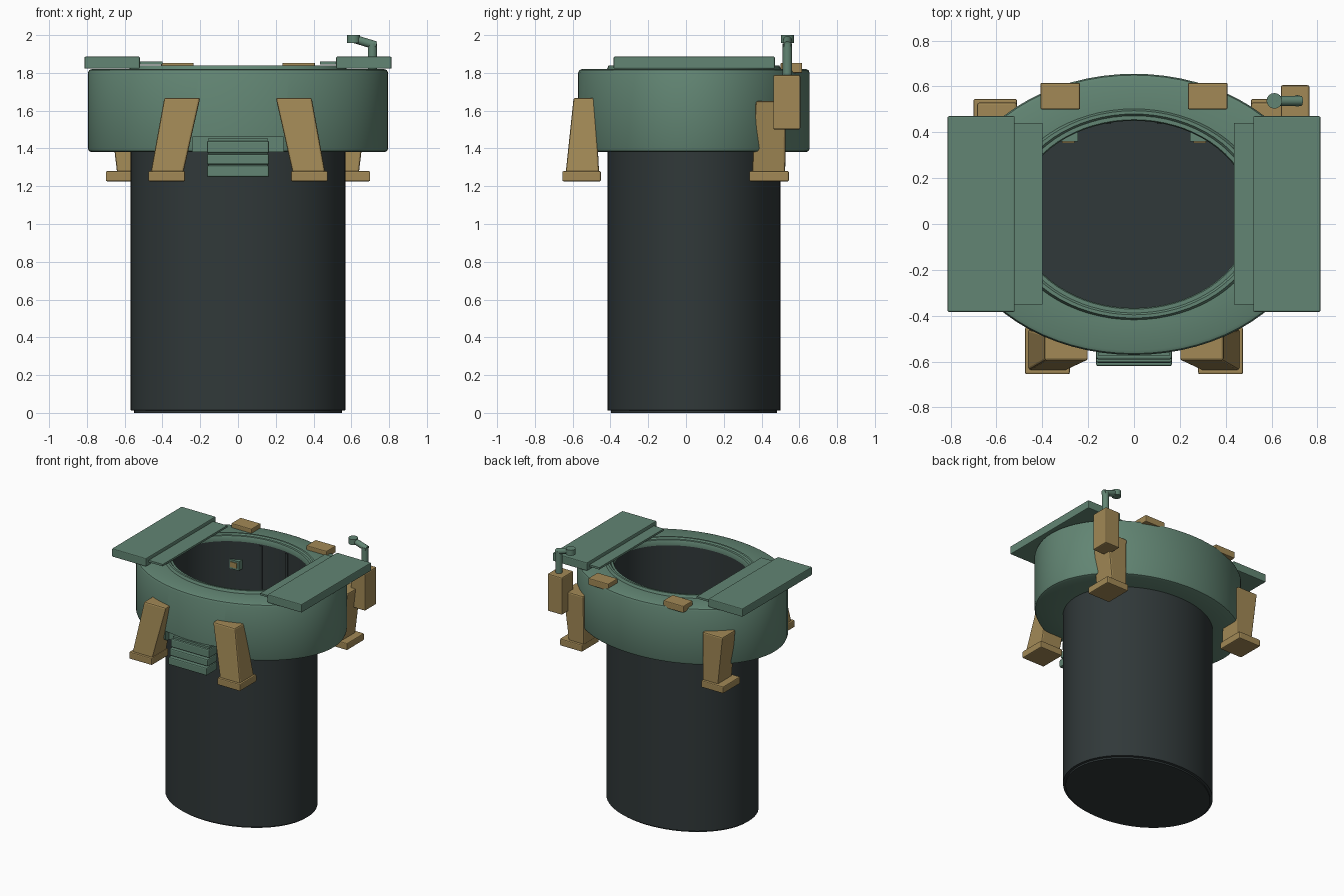
import bpy, bmesh, math
from mathutils import Vector

if "Cube" in bpy.data.objects:
    bpy.data.objects.remove(bpy.data.objects["Cube"])

CY = 0.042   # centre of the shaft and collar in depth


def material(name, rgb):
    m = bpy.data.materials.new(name)
    m.diffuse_color = (*rgb, 1)
    m.use_nodes = True
    m.node_tree.nodes["Principled BSDF"].inputs["Base Color"].default_value = m.diffuse_color
    return m


GREEN = material("dull green", (0.122, 0.235, 0.172))
TAN = material("tan", (0.36, 0.25, 0.092))
DARK = material("dark grey", (0.030, 0.040, 0.041))


def finish(name, bm, mat, bevel=0.0, smooth=False):
    bmesh.ops.recalc_face_normals(bm, faces=bm.faces)
    me = bpy.data.meshes.new(name)
    bm.to_mesh(me)
    bm.free()
    me.materials.append(mat)
    ob = bpy.data.objects.new(name, me)
    bpy.context.collection.objects.link(ob)
    if bevel:
        mod = ob.modifiers.new("bevel", "BEVEL")
        mod.width, mod.segments = bevel, 2
    if smooth:
        bpy.ops.object.select_all(action="DESELECT")
        ob.select_set(True)
        bpy.context.view_layer.objects.active = ob
        bpy.ops.object.shade_smooth_by_angle(angle=math.radians(35))
    return ob


def oval_lathe(name, rings, mat, closed=False, n=72):
    """Stack of oval rings (rx, ry, z); closed joins last to first, else ends are capped."""
    bm = bmesh.new()
    loops = [[bm.verts.new((rx * math.cos(2 * math.pi * i / n),
                            CY + ry * math.sin(2 * math.pi * i / n), z)) for i in range(n)]
             for rx, ry, z in rings]
    pairs = list(zip(loops, loops[1:]))
    if closed:
        pairs.append((loops[-1], loops[0]))
    else:
        bm.faces.new(loops[0])
        bm.faces.new(loops[-1])
    for a, b in pairs:
        for i in range(n):
            j = (i + 1) % n
            bm.faces.new((a[i], a[j], b[j], b[i]))
    return finish(name, bm, mat, smooth=True)


def block(name, low, high, z0, z1, mat, side=1, bevel=0.0):
    """Six-sided block between two rectangles (x0, x1, y0, y1); side=-1 mirrors it."""
    bm = bmesh.new()
    q = [[bm.verts.new((side * x, y, z)) for x, y in
          ((r[0], r[2]), (r[1], r[2]), (r[1], r[3]), (r[0], r[3]))]
         for r, z in ((low, z0), (high, z1))]
    bm.faces.new(q[0])
    bm.faces.new(q[1])
    for i in range(4):
        j = (i + 1) % 4
        bm.faces.new((q[0][i], q[0][j], q[1][j], q[1][i]))
    return finish(name, bm, mat, bevel)


def rod(name, a, b, r, mat, n=16):
    a, b = Vector(a), Vector(b)
    bm = bmesh.new()
    bmesh.ops.create_cone(bm, cap_ends=True, segments=n, radius1=r, radius2=r, depth=(b - a).length)
    rot = (b - a).to_track_quat("Z", "Y").to_matrix().to_4x4()
    bmesh.ops.transform(bm, matrix=rot, verts=bm.verts)
    bmesh.ops.translate(bm, vec=(a + b) / 2, verts=bm.verts)
    return finish(name, bm, mat, smooth=True)


# Open-topped oval shaft with a floor
oval_lathe("shaft", [(0.55, 0.44, 0), (0.55, 0.44, 0.012), (0.568, 0.458, 0.014), (0.568, 0.458, 1.40),
                     (0.568, 0.458, 1.81), (0.515, 0.41, 1.81), (0.515, 0.41, 0.03)], DARK)

# Wide collar with rounded edges and a raised lip
collar = oval_lathe("collar", [
    (0.566, 0.456, 1.38), (0.775, 0.593, 1.38), (0.789, 0.607, 1.386), (0.795, 0.613, 1.40),
    (0.795, 0.613, 1.80), (0.789, 0.607, 1.814), (0.775, 0.593, 1.82), (0.575, 0.46, 1.82),
    (0.562, 0.452, 1.84), (0.545, 0.438, 1.84), (0.535, 0.43, 1.83), (0.518, 0.413, 1.83),
    (0.513, 0.408, 1.82), (0.513, 0.408, 1.79), (0.566, 0.456, 1.79)], GREEN, closed=True)

# Notch under the front of the collar
notch = (-0.24, 0.24, -0.75, -0.50)
cutter = block("notch_cutter", notch, notch, 1.30, 1.46, GREEN)
cutter.hide_render = True
cutter.hide_viewport = True
cut = collar.modifiers.new("notch", "BOOLEAN")
cut.object, cut.operation, cut.solver = cutter, "DIFFERENCE", "EXACT"

# Stepped vent hanging in the notch
for i, (z0, z1, y0) in enumerate([(1.375, 1.44, -0.59), (1.315, 1.37, -0.605), (1.25, 1.31, -0.62)]):
    r = (-0.165, 0.165, y0, -0.49)
    block(f"vent_step_{i}", r, r, z0, z1, GREEN, bevel=0.008)
r = (-0.155, 0.155, -0.575, -0.50)
block("vent_core", r, r, 1.26, 1.455, GREEN)

for s, tag in ((-1, "left"), (1, "right")):
    # Open hatch leaf and its hinge plate
    r = (0.52, 0.813, -0.383, 0.47)
    block(f"hatch_leaf_{tag}", r, r, 1.822, 1.886, GREEN, s, 0.006)
    inner = 0.435 if s > 0 else 0.40
    block(f"hinge_plate_{tag}", (inner, 0.53, -0.35, 0.44), (inner, 0.53, -0.35, 0.44),
          1.845, 1.86, GREEN, s)

    # Slanted front legs with feet
    block(f"front_leg_{tag}", (0.29, 0.462, -0.637, -0.46), (0.20, 0.39, -0.595, -0.48),
          1.27, 1.668, TAN, s, 0.01)
    r = (0.28, 0.475, -0.655, -0.45)
    block(f"front_foot_{tag}", r, r, 1.226, 1.28, TAN, s, 0.007)

    # Rear legs with feet
    block(f"rear_leg_{tag}", (0.51, 0.64, 0.35, 0.525), (0.51, 0.685, 0.37, 0.53),
          1.27, 1.65, TAN, s, 0.01)
    r = (0.51, 0.70, 0.335, 0.545)
    block(f"rear_foot_{tag}", r, r, 1.226, 1.28, TAN, s, 0.007)

    # Pads on the rear of the collar top
    r = (0.235, 0.408, 0.50, 0.615)
    block(f"top_pad_{tag}", r, r, 1.80, 1.853, TAN, s, 0.006)

    # Brackets and guide rails inside the shaft
    r = (0.245, 0.33, 0.36, 0.43)
    block(f"inner_bracket_{tag}", r, r, 1.58, 1.65, GREEN, s)
    r = (0.26, 0.315, 0.354, 0.361)
    block(f"bracket_face_{tag}", r, r, 1.595, 1.635, TAN, s)
    r = (0.10, 0.12, 0.435, 0.455)
    block(f"guide_rail_{tag}", r, r, 0.03, 1.78, DARK, s)

# Equipment box with a bent pipe at the right rear
r = (0.64, 0.765, 0.462, 0.605)
block("equipment_box", r, r, 1.50, 1.788, TAN, bevel=0.008)
rod("pipe_stem", (0.712, 0.537, 1.77), (0.712, 0.537, 1.955), 0.025, GREEN)
rod("pipe_arm", (0.73, 0.537, 1.945), (0.615, 0.537, 1.98), 0.022, GREEN)
rod("pipe_cap", (0.612, 0.537, 1.957), (0.612, 0.537, 2.0), 0.034, GREEN)
